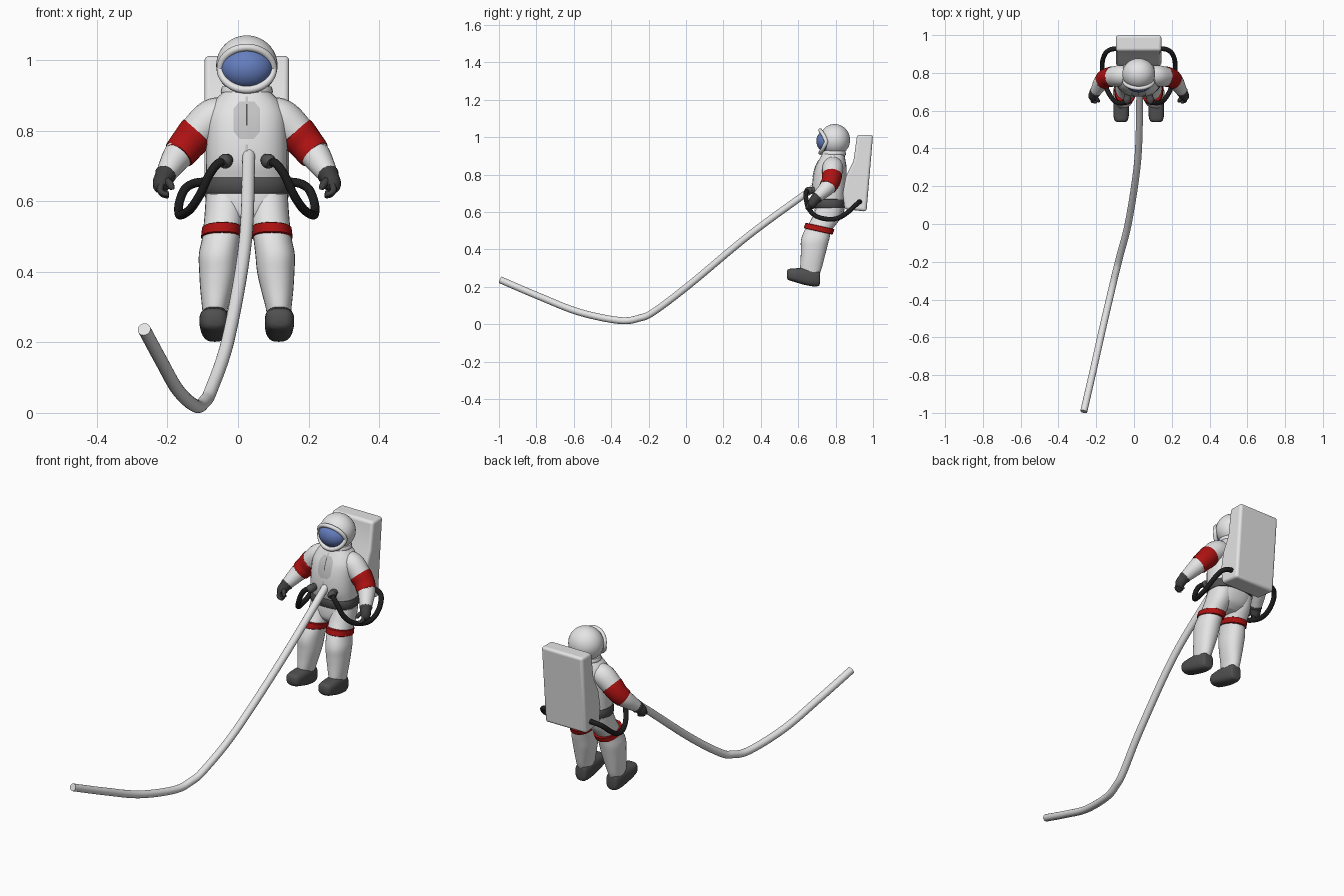
import bpy, bmesh, math
from mathutils import Vector
from mathutils.bvhtree import BVHTree

cube = bpy.data.objects.get("Cube")
if cube:
    bpy.data.objects.remove(cube, do_unlink=True)

CX = 0.025  # mirror plane of the figure


def material(name, r, g, b):
    m = bpy.data.materials.new(name)
    m.use_nodes = True
    m.diffuse_color = (r, g, b, 1)
    m.node_tree.nodes["Principled BSDF"].inputs["Base Color"].default_value = (r, g, b, 1)
    return m


WHITE = material("suit_white", .78, .78, .78)
PANEL = material("panel_grey", .55, .55, .55)
RED = material("band_red", .42, .006, .006)
BLUE = material("visor_blue", .13, .21, .52)
DARK = material("boot_grey", .08, .08, .08)
GLOVE = material("glove_grey", .05, .05, .05)
BLACK = material("hose_black", .013, .013, .013)
parts = []


def finish(name, bm, mat):
    bmesh.ops.recalc_face_normals(bm, faces=bm.faces)
    mesh = bpy.data.meshes.new(name)
    bm.to_mesh(mesh)
    bm.free()
    mesh.materials.append(mat)
    ob = bpy.data.objects.new(name, mesh)
    bpy.context.collection.objects.link(ob)
    parts.append(ob)
    return ob


def spline(pts, n):
    """Catmull-Rom interpolation of tuples of any length."""
    out = []
    for i in range(len(pts) - 1):
        a, b, c, d = pts[max(i - 1, 0)], pts[i], pts[i + 1], pts[min(i + 2, len(pts) - 1)]
        for k in range(n):
            t = k / n
            out.append([(2 * q + (r - p) * t + (2 * p - 5 * q + 4 * r - s) * t * t
                         + (3 * q - p - 3 * r + s) * t ** 3) / 2
                        for p, q, r, s in zip(a, b, c, d)])
    return out + [list(pts[-1])]


def skin(name, rings, mat, closed=False):
    bm = bmesh.new()
    loops = [[bm.verts.new(p) for p in ring] for ring in rings]
    pairs = list(zip(loops, loops[1:]))
    if closed:
        pairs.append((loops[-1], loops[0]))
    else:
        bm.faces.new(loops[0])
        bm.faces.new(loops[-1])
    for a, b in pairs:
        for i in range(len(a)):
            j = (i + 1) % len(a)
            bm.faces.new((a[i], a[j], b[j], b[i]))
    return finish(name, bm, mat)


def loft(name, x, sections, mat, power=2, steps=4, slope=0, along_y=False):
    """Sections are (dx, y, z, rx, other radius), stacked along z or y."""
    rings = []
    for dx, y, z, ra, rb in spline(sections, steps):
        ring = []
        for k in range(28):
            a = math.tau * k / 28
            u, v = (math.copysign(abs(w) ** (2 / power), w) for w in (math.cos(a), math.sin(a)))
            if along_y:
                ring.append((x + dx + ra * u, y, z + rb * v))
            else:
                ring.append((x + dx + ra * u, y + rb * v, z + slope * rb * v))
        rings.append(ring)
    return skin(name, rings, mat)


def tube(name, pts, mat, steps=6, sides=16, closed=False):
    """Round tube through (x, y, z, radius) points."""
    path = pts if closed else spline(pts, steps)
    pos = [Vector(p[:3]) for p in path]
    n, rings, count = None, [], len(pos)
    for i, p in enumerate(pos):
        if closed:
            t = (pos[(i + 1) % count] - pos[i - 1]).normalized()
            n = Vector((0, 1, 0))
        else:
            t = (pos[min(i + 1, count - 1)] - pos[max(i - 1, 0)]).normalized()
            n = n or t.orthogonal()
        n = (n - t * n.dot(t)).normalized()
        b = t.cross(n)
        rings.append([p + path[i][3] * (n * math.cos(a) + b * math.sin(a))
                      for a in (math.tau * k / sides for k in range(sides))])
    return skin(name, rings, mat, closed)


def ellipsoid(name, centre, radii, mat):
    bm = bmesh.new()
    bmesh.ops.create_uvsphere(bm, u_segments=40, v_segments=24, radius=1)
    bmesh.ops.scale(bm, vec=radii, verts=bm.verts)
    bmesh.ops.translate(bm, vec=centre, verts=bm.verts)
    return finish(name, bm, mat)


# Torso, hips and belt
torso = loft("torso", CX, [(0, .77, .62, .116, .078), (0, .768, .66, .116, .082),
                           (0, .765, .71, .116, .091), (0, .768, .78, .115, .09),
                           (0, .775, .84, .112, .083), (0, .782, .88, .095, .07),
                           (0, .787, .91, .068, .06), (0, .79, .93, .058, .056)], WHITE, 2.4)
loft("hips", CX, [(0, .75, .535, .04, .04), (0, .757, .56, .085, .068),
                  (0, .765, .6, .113, .079), (0, .77, .64, .115, .08)], WHITE, 2.4)
loft("belt", CX, [(0, .768, .622, .116, .079), (0, .768, .627, .122, .086),
                  (0, .767, .662, .122, .087), (0, .767, .668, .117, .08)], DARK, 2.4, 2)

# Helmet, visor and rim
ellipsoid("helmet", (CX, .795, .985), (.087, .082, .085), WHITE)
ellipsoid("visor", (CX, .755, .978), (.074, .058, .061), BLUE)
rim = []
for k in range(48):
    a = math.tau * k / 48
    u, w = .075 * math.cos(a), .06 * math.sin(a)
    rim.append((CX + u, .738 - .02 * abs(math.sin(a)) + .012 * math.cos(a) ** 2, .976 + w, .0105))
tube("visor_rim", rim, WHITE, sides=12, closed=True)
loft("neck_ring", CX, [(0, .79, .9, .066, .06), (0, .79, .91, .074, .066),
                       (0, .79, .925, .07, .062)], WHITE)

# Chest plate and zip, laid on the torso surface
surface = BVHTree.FromPolygons([v.co for v in torso.data.vertices],
                               [p.vertices for p in torso.data.polygons])


def chest_plate(name, z, half_w, half_h, cut, lift, mat):
    bm = bmesh.new()
    bmesh.ops.create_grid(bm, x_segments=12, y_segments=16, size=1)
    for v in bm.verts:
        u, w = v.co.x, v.co.y
        x = CX + half_w * u * (1 - cut * max(0, abs(w) - .6) / .4)
        height = z + half_h * w
        hit = surface.ray_cast(Vector((x, 0, height)), Vector((0, 1, 0)))[0]
        v.co = (x, hit.y - lift, height)
    return finish(name, bm, mat)


chest_plate("chest_panel", .83, .038, .053, .45, .003, PANEL)
chest_plate("chest_zip", .845, .002, .03, 0, .005, DARK)
for z in (.752, .888):
    chest_plate("zip_end", z, .004, .009, 0, .003, PANEL)

# Backpack
bm = bmesh.new()
profile = [(.915, 1.012), (1.0, 1.012), (.965, .602), (.848, .615),
           (.838, .7), (.855, .79), (.895, .87)]
face = bm.faces.new([bm.verts.new((CX - .12, y, z)) for y, z in profile])
made = bmesh.ops.extrude_face_region(bm, geom=[face])["geom"]
bmesh.ops.translate(bm, vec=(.24, 0, 0), verts=[g for g in made if isinstance(g, bmesh.types.BMVert)])
pack = finish("backpack", bm, WHITE)
bevel = pack.modifiers.new("rounded_edges", "BEVEL")
bevel.width, bevel.segments, bevel.limit_method = .014, 4, "ANGLE"

for s, side in ((1, "left"), (-1, "right")):
    def mirrored(pts):
        return [(CX + s * p[0],) + tuple(p[1:]) for p in pts]

    def flipped(pts):
        return [(s * p[0],) + tuple(p[1:]) for p in pts]

    # Leg with red band
    loft(side + "_leg", CX, flipped([
        (.091, .665, .275, .034, .052), (.09, .668, .3, .037, .058), (.086, .676, .35, .046, .063),
        (.082, .683, .4, .053, .069), (.08, .69, .45, .056, .075), (.072, .706, .5, .054, .073),
        (.064, .745, .56, .056, .076), (.06, .768, .62, .056, .072)]), WHITE, 2.2)
    loft(side + "_leg_band", CX, flipped([
        (.072, .706, .496, .055, .073), (.072, .707, .498, .058, .077),
        (.069, .716, .523, .058, .078), (.069, .717, .525, .055, .073)]), RED, 2.2, 1, -.22)

    # Boot, heel to toe
    loft(side + "_boot", CX, flipped([
        (.09, .717, .248, .02, .025), (.09, .71, .246, .031, .041), (.091, .68, .249, .038, .047),
        (.092, .63, .256, .041, .045), (.093, .58, .262, .041, .036),
        (.093, .55, .265, .035, .03), (.093, .539, .266, .022, .019)]), DARK, 2.8, 4, 0, True)

    # Arm with red band
    tube(side + "_arm", mirrored([
        (.05, .785, .845, .05), (.095, .785, .835, .056), (.14, .78, .795, .052),
        (.172, .774, .758, .047), (.197, .752, .727, .042), (.22, .715, .692, .033),
        (.231, .698, .675, .028)]), WHITE, sides=24)
    tube(side + "_arm_band", mirrored([
        (.141, .78, .794, .05), (.143, .78, .792, .054), (.17, .774, .76, .05),
        (.19, .758, .735, .047), (.192, .757, .733, .042)]), RED, 3, 24)

    # Glove with fingers and thumb
    tube(side + "_glove", mirrored([
        (.227, .704, .681, .026), (.23, .699, .676, .031), (.235, .69, .667, .027),
        (.241, .679, .652, .026), (.242, .67, .638, .022), (.24, .666, .632, .012)]), GLOVE)
    for i in range(4):
        y, drop = .651 + .011 * i, .004 * abs(i - 1)
        tube(side + "_finger", mirrored([
            (.242, y + .008, .648, .009), (.246, y, .632, .009), (.238, y - .004, .619 + drop, .008),
            (.224, y - .005, .615 + drop, .007), (.221, y - .005, .615 + drop, .003)]), GLOVE, 3, 10)
    tube(side + "_thumb", mirrored([
        (.233, .675, .66, .012), (.22, .66, .652, .011), (.212, .65, .637, .008),
        (.211, .649, .633, .003)]), GLOVE, 3, 10)

    # Life support hose and chest connector
    tube(side + "_connector", mirrored([
        (.056, .7, .718, .018), (.057, .672, .716, .018), (.06, .664, .714, .021),
        (.064, .65, .712, .02), (.068, .645, .709, .015)]), DARK, 2)
    tube(side + "_hose", mirrored([
        (.06, .66, .714, .0125), (.083, .642, .706, .0125), (.108, .642, .672, .0125),
        (.132, .655, .62, .0125), (.16, .695, .578, .0125), (.186, .76, .561, .0125),
        (.193, .815, .568, .0125), (.191, .865, .598, .0125), (.175, .905, .635, .0125),
        (.145, .925, .652, .0125), (.1, .928, .655, .0125)]), BLACK)

# Long tether
R = .0185
tube("tether", [(.03, .69, .735, R), (.03, .65, .705, R), (.02, .34, .478, R),
                (-.027, .02, .212, R), (-.075, -.17, .068, R), (-.095, -.25, .032, R),
                (-.12, -.355, .0195, R), (-.17, -.57, .064, R), (-.217, -.78, .146, R),
                (-.266, -.993, .237, R)], WHITE, 8, 20)

# Smooth shading with sharp edges kept
bpy.ops.object.select_all(action="DESELECT")
for ob in parts:
    ob.select_set(True)
bpy.context.view_layer.objects.active = parts[0]
bpy.ops.object.shade_smooth_by_angle(angle=math.radians(42))
